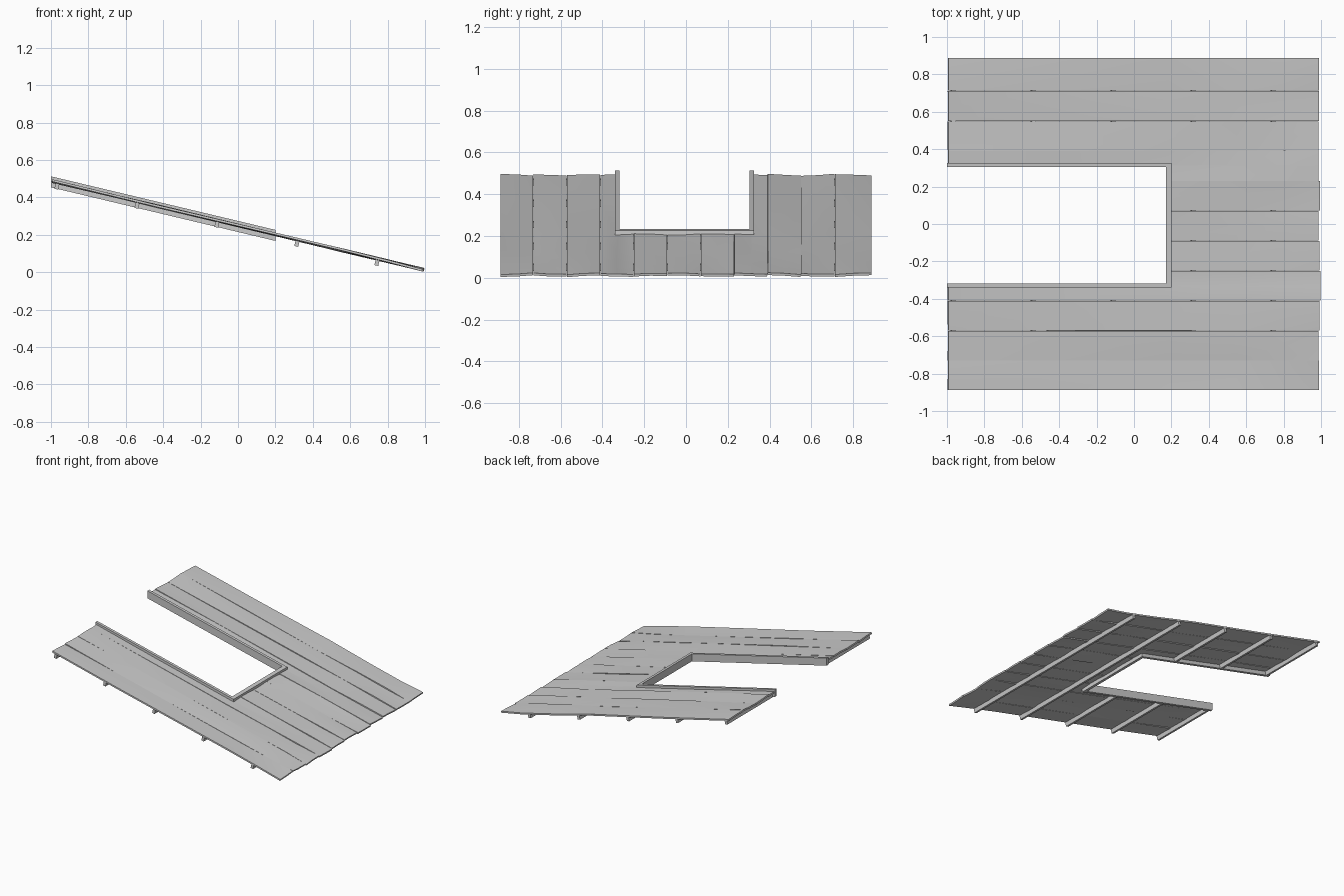
import bpy, bmesh, math, random
from mathutils import Matrix, Vector

if "Cube" in bpy.data.objects:
    bpy.data.objects.remove(bpy.data.objects["Cube"])

random.seed(4)
SLOPE = 0.2385
ANGLE = math.atan(SLOPE)
NOTCH_X, NOTCH_Y0, NOTCH_Y1 = 0.185, -0.33, 0.315


def roof_z(x):
    return 0.019 + SLOPE * (0.993 - x)


def make_object(name, bm):
    mesh = bpy.data.meshes.new(name)
    bmesh.ops.recalc_face_normals(bm, faces=bm.faces)
    bm.to_mesh(mesh)
    bm.free()
    ob = bpy.data.objects.new(name, mesh)
    bpy.context.collection.objects.link(ob)
    return ob


def sloped_board(name, x0, x1, y0, y1, top, bottom):
    # board following the roof pitch, top and bottom offset from its surface
    bm = bmesh.new()
    vs = [bm.verts.new((x, y, roof_z(x) + h))
          for x in (x0, x1) for y in (y0, y1) for h in (bottom, top)]
    for f in ((0, 1, 3, 2), (4, 6, 7, 5), (0, 4, 5, 1),
              (2, 3, 7, 6), (0, 2, 6, 4), (1, 5, 7, 3)):
        bm.faces.new([vs[i] for i in f])
    return make_object(name, bm)


def roof_plank(name, y0, y1):
    # thin, slightly warped plank, with the notch area left out
    x_end = random.uniform(0.985, 0.998)
    xs = [-0.993, -0.43, NOTCH_X, 0.55, 0.8, x_end]
    ys = sorted([y0, (y0 + y1) / 2, y1] +
                [n for n in (NOTCH_Y0, NOTCH_Y1) if y0 < n < y1])
    tilt = [random.uniform(-0.005, 0.005) for _ in xs]
    cup = [random.uniform(-0.003, 0.003) for _ in xs]
    bm = bmesh.new()
    grid = {}

    def vert(i, j):
        if (i, j) not in grid:
            t = (ys[j] - y0) / (y1 - y0) * 2 - 1
            z = roof_z(xs[i]) + tilt[i] * t + cup[i] * (1 - t * t)
            grid[i, j] = bm.verts.new((xs[i], ys[j], z))
        return grid[i, j]

    for i in range(len(xs) - 1):
        for j in range(len(ys) - 1):
            mid = (ys[j] + ys[j + 1]) / 2
            if xs[i + 1] <= NOTCH_X and NOTCH_Y0 < mid < NOTCH_Y1:
                continue
            bm.faces.new([vert(i, j), vert(i + 1, j),
                          vert(i + 1, j + 1), vert(i, j + 1)])
    # thickness goes down from the top surface
    for f in bm.faces:
        f.normal_update()
    ob = make_object(name, bm)
    if ob.data.polygons[0].normal.z < 0:
        ob.data.flip_normals()
    mod = ob.modifiers.new("thickness", 'SOLIDIFY')
    mod.thickness = 0.012
    mod.offset = -1
    for o in bpy.context.selected_objects:
        o.select_set(False)
    ob.select_set(True)
    bpy.context.view_layer.objects.active = ob
    bpy.ops.object.modifier_apply(modifier=mod.name)
    bpy.ops.object.shade_smooth_by_angle(angle=math.radians(40))


def batten(name, x, y0, y1):
    # square batten under the planks, tilted with the roof
    bm = bmesh.new()
    center = Vector((x, (y0 + y1) / 2, roof_z(x) - 0.028))
    m = (Matrix.Translation(center) @ Matrix.Rotation(ANGLE, 4, 'Y') @
         Matrix.Diagonal((0.021, y1 - y0, 0.031, 1)))
    bmesh.ops.create_cube(bm, size=1, matrix=m)
    make_object(name, bm)


# roof planks
edges = [-0.888, -0.73, -0.57, -0.41, -0.25, -0.09,
         0.07, 0.23, 0.39, 0.55, 0.712, 0.888]
for k, (a, b) in enumerate(zip(edges, edges[1:])):
    roof_plank(f"roof_plank_{k + 1}", a + 0.001, b - 0.001)

# battens on the underside, the upper three split by the notch
for k, x in enumerate((-0.968, -0.54, -0.113, 0.315, 0.743)):
    if x < NOTCH_X:
        batten(f"batten_{k + 1}_front", x, -0.885, NOTCH_Y0)
        batten(f"batten_{k + 1}_back", x, NOTCH_Y1, 0.885)
    else:
        batten(f"batten_{k + 1}", x, -0.885, 0.885)

# trim boards lining the notch
sloped_board("notch_trim_front", -1.0, 0.2, -0.34, -0.318, 0.018, -0.041)
sloped_board("notch_trim_back", -1.0, 0.2, 0.304, 0.326, 0.018, -0.041)
sloped_board("notch_trim_end", 0.172, 0.2, -0.318, 0.304, 0.018, -0.041)
